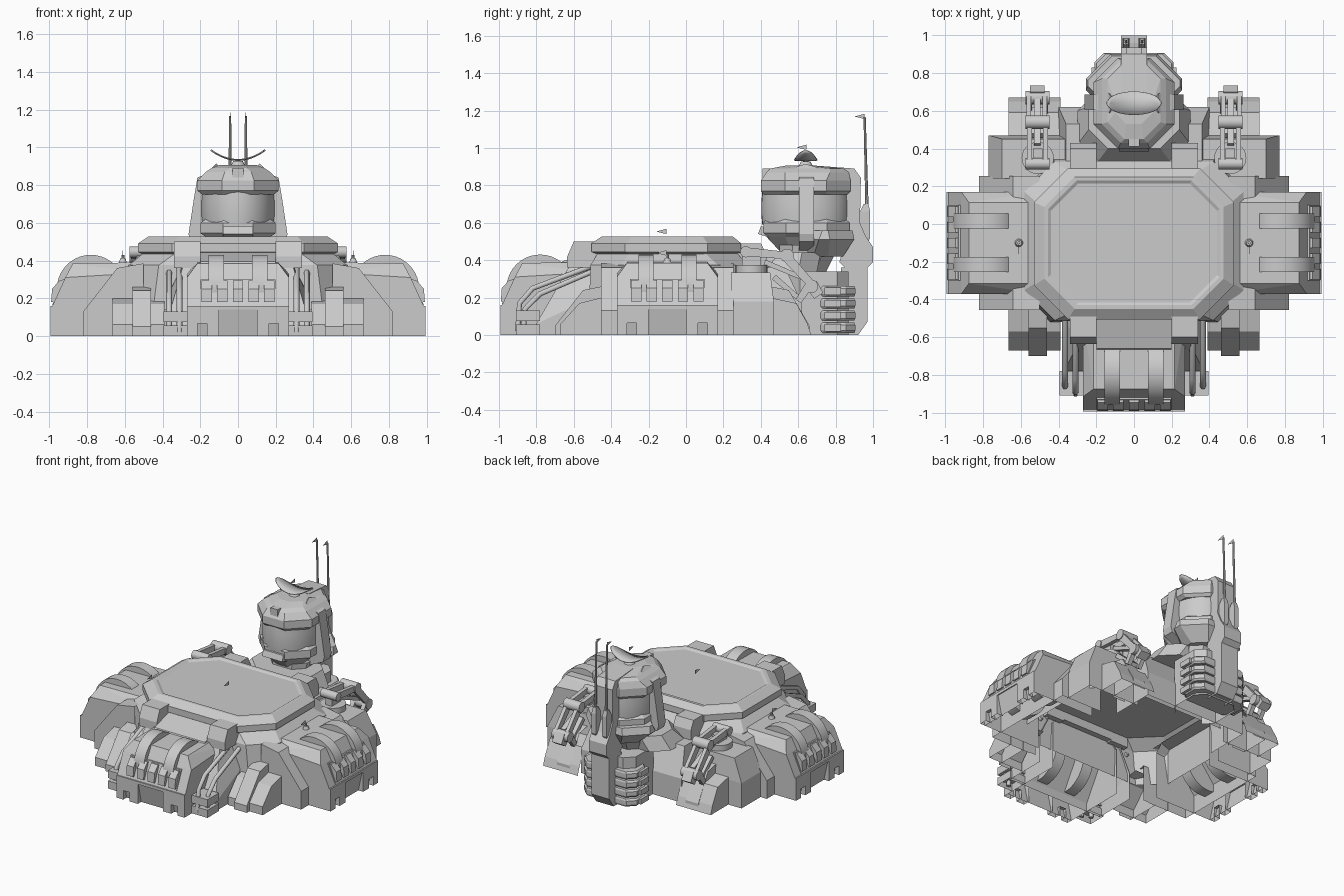
import bpy, bmesh, math
from mathutils import Matrix, Vector

if "Cube" in bpy.data.objects:
    bpy.data.objects.remove(bpy.data.objects["Cube"])

XF = Matrix.Identity(4)      # placement of the assembly being built


def make(name, bm, mirror=False, smooth=False, hollow=True):
    bmesh.ops.recalc_face_normals(bm, faces=bm.faces)
    bm.transform(XF)
    bm.normal_update()
    if hollow:               # shells are open below and towards the inner cavity
        dead = []
        for f in bm.faces:
            n, c = f.normal, f.calc_center_median()
            zs = [v.co.z for v in f.verts]
            inward = abs(n.z) < .1 and min(zs) < .004 and n.x * c.x + n.y * c.y < -.05 and f.calc_area() > .03
            if (n.z < -.9 and max(zs) < .004) or inward:
                dead.append(f)
        bmesh.ops.delete(bm, geom=dead, context='FACES')
    me = bpy.data.meshes.new(name)
    bm.to_mesh(me)
    bm.free()
    if smooth:
        for p in me.polygons:
            p.use_smooth = True
        me.set_sharp_from_angle(angle=0.6)
    ob = bpy.data.objects.new(name, me)
    bpy.context.collection.objects.link(ob)
    if mirror:
        ob.modifiers.new("mirror", 'MIRROR')
    return ob


def hull(name, pts, mirror=False):
    bm = bmesh.new()
    vs = [bm.verts.new(p) for p in pts]
    r = bmesh.ops.convex_hull(bm, input=vs)
    dead = {v for v in r['geom_interior'] + r['geom_unused'] if isinstance(v, bmesh.types.BMVert)}
    bmesh.ops.delete(bm, geom=list(dead), context='VERTS')
    bmesh.ops.dissolve_limit(bm, angle_limit=0.01, verts=bm.verts, edges=bm.edges)
    return make(name, bm, mirror)


def box(x0, x1, y0, y1, z0, z1):
    return [(x, y, z) for x in (x0, x1) for y in (y0, y1) for z in (z0, z1)]


def side(x0, x1, prof):      # (y, z) profile spanning x0..x1
    return [(x, y, z) for x in (x0, x1) for y, z in prof]


def octo(hx, y0, y1, c, z):  # chamfered rectangle ring
    return [(hx - c, y0, z), (hx, y0 + c, z), (hx, y1 - c, z), (hx - c, y1, z),
            (c - hx, y1, z), (-hx, y1 - c, z), (-hx, y0 + c, z), (c - hx, y0, z)]


def prism(name, ring, shift, mirror=False):
    bm = bmesh.new()
    f = bm.faces.new([bm.verts.new(p) for p in ring])
    r = bmesh.ops.extrude_face_region(bm, geom=[f], use_keep_orig=True)
    bmesh.ops.translate(bm, vec=shift, verts=[v for v in r['geom'] if isinstance(v, bmesh.types.BMVert)])
    return make(name, bm, mirror)


def loft(name, rings, smooth=False, cap=True):
    bm = bmesh.new()
    R = [[bm.verts.new(p) for p in ring] for ring in rings]
    n = len(R[0])
    for a, b in zip(R, R[1:]):
        for i in range(n):
            bm.faces.new((a[i], a[(i + 1) % n], b[(i + 1) % n], b[i]))
    if cap:
        bm.faces.new(R[0])
        bm.faces.new(R[-1])
    return make(name, bm, smooth=smooth)


def cyl(name, a, b, r, r2=None, n=16, mirror=False, smooth=True):
    a, b = Vector(a), Vector(b)
    d = b - a
    m = Matrix.Translation((a + b) / 2) @ d.to_track_quat('Z', 'Y').to_matrix().to_4x4()
    bm = bmesh.new()
    bmesh.ops.create_cone(bm, cap_ends=True, segments=n, radius1=r, radius2=r if r2 is None else r2,
                          depth=d.length, matrix=m)
    return make(name, bm, mirror, smooth, False)


def pipe(name, pts, r):
    for s in (1, -1):
        cu = bpy.data.curves.new(name, 'CURVE')
        cu.dimensions = '3D'
        cu.bevel_depth, cu.bevel_resolution, cu.use_fill_caps = r, 1, True
        sp = cu.splines.new('POLY')
        sp.points.add(len(pts) - 1)
        for p, (x, y, z) in zip(sp.points, pts):
            p.co = (s * x, y, z, 1)
        bpy.context.collection.objects.link(bpy.data.objects.new(name, cu))


def bar(name, x0, x1, a, b, w):   # flat link in the yz plane
    a, b = Vector((0, *a)), Vector((0, *b))
    n = Vector((1, 0, 0)).cross((b - a).normalized()) * w
    hull(name, [(x, p.y, p.z) for x in (x0, x1) for p in (a + n, b + n * .8, b - n * .8, a - n)], True)


# Landing pad and central body
loft("landing_pad", [octo(.50, -.48, .27, .18, .43), octo(.53, -.505, .295, .18, .445),
                     octo(.53, -.505, .295, .18, .49), octo(.475, -.45, .25, .16, .527),
                     octo(.455, -.43, .23, .15, .527), octo(.44, -.415, .215, .145, .518)])
loft("central_body", [octo(.60, -.52, .40, .15, .14), octo(.58, -.51, .33, .16, .375),
                      octo(.5, -.47, .27, .17, .44)], cap=False)

# Three identical legs: front, right, left
for label, ang, off in (("front", 0, 0), ("right", 90, -.1), ("left", -90, -.1)):
    XF = Matrix.Translation((0, off, 0)) @ Matrix.Rotation(math.radians(ang), 4, 'Z')
    hull(label + "_leg_nose", side(-.27, .27, [(-.955, 0), (-.988, .15), (-.915, .31), (-.5, .335), (-.5, 0)])
         + side(-.215, .215, [(-.875, .385), (-.5, .39)]))
    skirt = [(-.27, 0), (-.215, 0), (-.215, .065), (-.165, .065), (-.165, 0), (-.1, 0), (-.1, .14),
             (.1, .14), (.1, 0), (.165, 0), (.165, .065), (.215, .065), (.215, 0), (.27, 0), (.27, .16), (-.27, .16)]
    prism(label + "_leg_skirt", [(x, -.993, z) for x, z in skirt], (0, .05, 0))
    hull(label + "_leg_grille_panel", side(-.2, .2, [(-.985, .165), (-.93, .3), (-.88, .3), (-.88, .165)]))
    for i in range(5):
        x = (i - 2) * .083
        hull(label + "_leg_tooth", side(x - .027, x + .027, [(-.99, .18), (-.985, .25), (-.945, .295),
                                                            (-.9, .29), (-.9, .18)]))
    for x in (-.115, .115):
        cyl(label + "_leg_wheel", (x - .04, -.78, .25), (x + .04, -.78, .25), .18, n=40)
    if label == "front":
        hull("front_leg_flank", side(-.38, .38, [(-.80, 0), (-.80, .06), (-.5, 0), (-.5, .2)])
             + side(-.29, .29, [(-.62, .375), (-.5, .385)]))
    else:
        hull(label + "_leg_flank", side(-.355, .355, [(-.82, 0), (-.82, .13), (-.64, .36), (-.5, .385), (-.5, 0)]))
XF = Matrix.Identity(4)

# Raised shoulder blocks around the pad
hull("front_shoulder_block", side(.2, .34, [(-.635, .36), (-.635, .42), (-.6, .5), (-.47, .5), (-.47, .36)]), True)
hull("rear_shoulder_block", side(.2, .34, [(.43, .34), (.43, .43), (.4, .49), (.27, .49), (.27, .34)]), True)
hull("front_ramp", side(-.2, .2, [(-.68, .37), (-.66, .395), (-.47, .45), (-.47, .37)]))

# Pipes and clamps beside the front leg
pipe("inner_pipe", [(.31, -.9, .02), (.31, -.89, .17), (.31, -.82, .25), (.31, -.5, .37)], .016)
pipe("outer_pipe", [(.365, -.87, .02), (.365, -.86, .14), (.365, -.78, .22), (.365, -.5, .34)], .016)
for z in (.0, .075):
    hull("pipe_clamp", box(.27, .395, -.91, -.78, z, z + .055), True)

# Corner buttresses, front and back
for s, label in ((-1, "front"), (1, "rear")):
    k = .02 if s > 0 else 0
    hull(label + "_buttress", side(.39, .665, [(s * y, z) for y, z in
         ((.67, 0), (.67 - k, .06), (.57 + k, .17), (.45, .2), (.45, 0))]), True)
    hull(label + "_buttress_rib", side(.46, .56, [(s * y, z) for y, z in
         ((.70 - 2 * k, 0), (.70 - 2 * k, .05), (.55, .24), (.45, .26), (.45, 0))]), True)

# Rear deck
hull("rear_deck", box(-.4, .4, .3, .62, 0, .17) + box(-.36, .36, .3, .53, .3, .36))
hull("rear_arm_base", box(.36, .77, .24, .47, 0, .18) + box(.36, .70, .24, .45, .3, .335), True)

# Folding manipulator arms
cyl("arm_turntable", (.51, .35, .3), (.51, .35, .375), .085, n=24, mirror=True)
hull("arm_pedestal", box(.485, .535, .3, .4, .37, .43), True)
for x in (.455, .54):
    bar("arm_upper_link", x, x + .028, (.32, .445), (.54, .425), .024)
    bar("arm_forearm", x + .005, x + .03, (.53, .425), (.68, .26), .026)
    bar("arm_claw", x, x + .03, (.66, .27), (.60, .18), .022)
bar("arm_piston", .495, .53, (.42, .39), (.66, .29), .014)
for y, z, r in ((.32, .445, .03), (.54, .425, .036), (.67, .26, .036)):
    cyl("arm_joint", (.448, y, z), (.575, y, z), r, n=16, mirror=True)
bar("arm_hand", .475, .55, (.67, .27), (.71, .21), .035)
bar("arm_brace", .48, .545, (.47, .31), (.61, .19), .016)

# Tower base with stacked ribs and spine
hull("tower_core", octo(.17, .55, .87, .06, 0) + octo(.17, .55, .87, .06, .34))
hull("tower_collar", octo(.3, .32, .70, .1, .34) + octo(.24, .4, .72, .1, .44))
for i in range(4):
    z = .012 + i * .065
    hull("tower_rib", octo(.2, .71, .9, .05, z) + octo(.21, .71, .905, .05, z + .012)
         + octo(.21, .71, .905, .05, z + .042) + octo(.2, .71, .9, .05, z + .054))
    hull("tower_rib_pad", box(.1, .225, .74, .83, z + .008, z + .046), True)
hull("tower_spine", side(-.07, .07, [(.83, 0), (.92, 0), (.97, .07), (.97, .36), (.83, .36)]))
neck = [(.82, .39), (.85, .36), (.97, .36), (1, .39), (1, .47), (.96, .53), (.93, .6), (.935, .84), (.90, .89),
        (.70, .905), (.70, .86), (.84, .83), (.85, .5)]
prism("head_back_strip", [(-.07, y, z) for y, z in neck], (.14, 0, 0))
hull("neck", octo(.12, .5, .75, .06, .34) + octo(.15, .5, .82, .07, .48))
hull("neck_hood", octo(.15, .6, .84, .08, .42) + octo(.255, .58, .90, .13, .51) + octo(.245, .6, .89, .13, .56))

# Head: chin, visor band, brow and crown
loft("head_chin", [octo(.10, .50, .78, .06, .45), octo(.17, .43, .85, .10, .525),
                   octo(.20, .415, .875, .12, .545), octo(.20, .415, .875, .12, .60), octo(.17, .43, .85, .1, .62)])
loft("head_visor", [[(.195 * k * math.cos(a), .64 + .237 * k * math.sin(a), z)
                     for a in [i * math.pi / 20 for i in range(40)]]
                    for k, z in ((.98, .59), (1, .64), (1, .71), (.98, .77))], True)
loft("head_brow", [octo(.19, .42, .86, .11, .75), octo(.215, .40, .88, .13, .77),
                   octo(.215, .40, .88, .13, .825), octo(.17, .43, .87, .1, .87),
                   octo(.14, .45, .86, .09, .89), octo(.10, .53, .70, .06, .905)])
hull("head_front_sensor", box(-.028, .028, .41, .5, .835, .89))
hull("chin_guard", side(-.08, .08, [(.385, .54), (.4, .58), (.45, .58), (.45, .52)]))
hull("head_side_band", [(x, y, z) for y in (.605, .685) for x, z in
                        ((.12, .44), (.25, .5), (.262, .54), (.235, .72), (.215, .84), (.16, .86))], True)
cyl("head_ear", (.10, .64, .80), (.165, .64, .865), .07, n=8, mirror=True, smooth=False)

# Curved dish on top
cyl("dish_post", (0, .64, .89), (0, .64, .928), .045, .025, n=12)
bm = bmesh.new()
rows = []
for i in range(17):
    t = -.995 + 1.99 * i / 16
    w = .062 * math.sqrt(1 - t * t)
    rows.append([bm.verts.new((.142 * t, .64 + s * w, .934 + .052 * t * t + .004 * abs(s))) for s in (-1, 0, 1)])
for a, b in zip(rows, rows[1:]):
    for j in (0, 1):
        bm.faces.new((a[j], b[j], b[j + 1], a[j + 1]))
dish = make("dish", bm, smooth=True)
dish.modifiers.new("thickness", 'SOLIDIFY').thickness = .006

# Twin antennas
hull("antenna_casing", box(.025, .06, .93, .985, .52, .66) + box(.03, .055, .95, .975, .5, .7), True)
cyl("antenna", (.042, .968, .66), (.042, .955, 1.165), .009, .006, n=8, mirror=True)

# Small pennants and side deck knobs
for x, y, z in ((0, -.13, .54), (.61, -.13, .425), (0, .62, .99), (.042, .93, 1.155)):
    prism("pennant", [(x - .001, y - .03, z + .013), (x - .001, y + .025, z), (x - .001, y + .025, z + .028)],
          (.002, 0, 0), x > 0)
cyl("deck_knob", (.61, -.1, .37), (.61, -.1, .41), .028, .015, n=10, mirror=True)
cyl("deck_knob_tip", (.61, -.1, .41), (.61, -.1, .43), .008, n=8, mirror=True)
